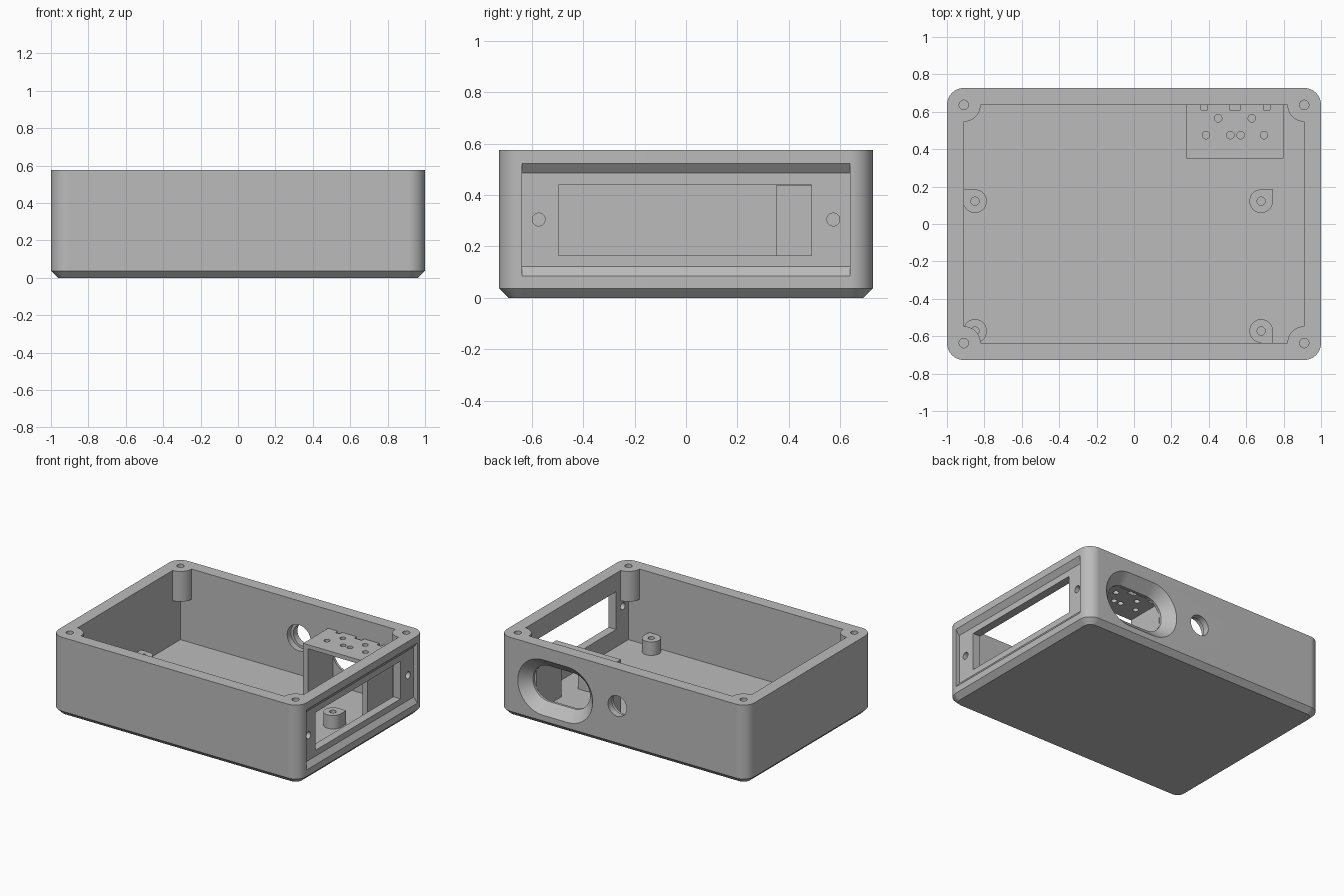
import bpy, bmesh
from math import cos, sin, radians, hypot

old = bpy.data.objects.get("Cube")
if old:
    bpy.data.objects.remove(old, do_unlink=True)

grey = bpy.data.materials.new("plain grey")
grey.use_nodes = True
colour = (0.5, 0.5, 0.5, 1)
grey.diffuse_color = colour
grey.node_tree.nodes["Principled BSDF"].inputs["Base Color"].default_value = colour

HX, HY, WALL, TOP, FLOOR = 0.91, 0.637, 0.09, 0.575, 0.037
BOSS_BOTTOM, MID = 0.355, 0.305
CORNERS = [(sx, sy) for sx in (-1, 1) for sy in (-1, 1)]
AXES = {"x": lambda u, v, w: (w, u, v),
        "y": lambda u, v, w: (u, w, v),
        "z": lambda u, v, w: (u, v, w)}


def loft(name, axis, sections):
    """Solid skinned through (outline, position along axis) sections."""
    bm = bmesh.new()
    rings = [[bm.verts.new(AXES[axis](u, v, w)) for u, v in pts] for pts, w in sections]
    n = len(rings[0])
    for a, b in zip(rings, rings[1:]):
        for i in range(n):
            j = (i + 1) % n
            bm.faces.new((a[i], a[j], b[j], b[i]))
    bm.faces.new(rings[0])
    bm.faces.new(rings[-1])
    bmesh.ops.recalc_face_normals(bm, faces=bm.faces)
    mesh = bpy.data.meshes.new(name)
    bm.to_mesh(mesh)
    bm.free()
    mesh.materials.append(grey)
    ob = bpy.data.objects.new(name, mesh)
    bpy.context.collection.objects.link(ob)
    return ob


def prism(name, axis, pts, lo, hi):
    return loft(name, axis, [(pts, lo), (pts, hi)])


def rounded(cx, cy, hx, hy, r, steps=10, square=None):
    """Rounded outline; hx, hy locate the arc centres, square keeps one corner sharp."""
    pts = []
    for k, (sx, sy) in enumerate(((1, 1), (-1, 1), (-1, -1), (1, -1))):
        if k == square:
            pts.append((cx + sx * (hx + r), cy + sy * (hy + r)))
            continue
        for i in range(steps + 1):
            a = radians(90 * (k + i / steps))
            p = (cx + sx * hx + r * cos(a), cy + sy * hy + r * sin(a))
            if not pts or min(hypot(p[0] - q[0], p[1] - q[1]) for q in (pts[0], pts[-1])) > 1e-5:
                pts.append(p)
    return pts


def circle(cx, cy, r):
    return rounded(cx, cy, 0, 0, r, 8)


def rect(u0, u1, v0, v1):
    return [(u0, v0), (u1, v0), (u1, v1), (u0, v1)]


def cut(ob, cutters):
    """Subtract every cutter, bake the result and drop the cutters."""
    for c in cutters:
        c.hide_render = True
        mod = ob.modifiers.new("cut", "BOOLEAN")
        mod.operation, mod.solver, mod.object = "DIFFERENCE", "EXACT", c
    graph = bpy.context.evaluated_depsgraph_get()
    mesh = bpy.data.meshes.new_from_object(ob.evaluated_get(graph))
    ob.modifiers.clear()
    ob.data = mesh
    for c in cutters:
        bpy.data.objects.remove(c, do_unlink=True)


# Enclosure shell with rounded corners and a chamfered bottom edge
shell = loft("enclosure_shell", "z", [
    (rounded(0, 0, HX, HY, WALL - FLOOR), 0),
    (rounded(0, 0, HX, HY, WALL), FLOOR),
    (rounded(0, 0, HX, HY, WALL), TOP)])

# Cavity that leaves a quarter-round screw boss in each upper corner
cavity = []
for k, (sx, sy) in enumerate(((1, 1), (-1, 1), (-1, -1), (1, -1))):
    for i in range(11):
        a = radians(270 + 90 * k - 9 * i)
        cavity.append((sx * HX + WALL * cos(a), sy * HY + WALL * sin(a)))
cut(shell, [prism("cavity", "z", cavity, FLOOR, 0.7)])
cut(shell, [prism("lower_cavity", "z", rect(-HX, HX, -HY, HY), FLOOR, BOSS_BOTTOM)])

# Lid screw holes
cut(shell, [prism("lid_hole", "z", circle(sx * HX, sy * HY, 0.025), 0.39, 0.7)
            for sx, sy in CORNERS])

# Side panel recess with sloped top and bottom, window and two screw holes
cut(shell, [loft("panel_recess", "x", [
    (rect(-HY, HY, 0.122, 0.486), 0.97),
    (rect(-HY, HY, 0.085, 0.523), 1.0),
    (rect(-HY, HY, 0.085, 0.523), 1.1)])])
cut(shell, [prism("panel_window", "x", rect(-0.495, 0.488, 0.165, 0.44), 0.8, 1.1)]
    + [prism("panel_hole", "x", circle(y, MID, 0.025), 0.8, 1.1) for y in (-0.573, 0.573)])

# Rear flared socket opening and round hole with an inner counterbore
flare = [rounded(0.545, 0.28, 0.1, 0, r) for r in (0.13, 0.21)]
cut(shell, [loft("socket_opening", "y", [(flare[0], 0.55), (flare[0], 0.655), (flare[1], 0.735)]),
            prism("round_hole", "y", circle(0.045, MID, 0.075), 0.55, 0.8)])
cut(shell, [prism("counterbore", "y", circle(0.045, MID, 0.095), 0.55, 0.68)])

# Socket bracket: two walls and a perforated top plate
X0, X1, T, H = 0.28, 0.8, 0.04, 0.438
bracket = prism("socket_bracket", "y", [
    (X0, 0.03), (X0 + T, 0.03), (X0 + T, H - 0.03), (X1 - T, H - 0.03),
    (X1 - T, 0.03), (X1, 0.03), (X1, H), (X0, H)], 0.35, HY)
vents = [(x, 0.475) for x in (0.385, 0.515, 0.57, 0.695)] + [(0.45, 0.565), (0.63, 0.565)]
notches = [(0.375, 0.017), (0.54, 0.03), (0.71, 0.017)]
cut(bracket, [prism("vent", "z", circle(x, y, 0.02), 0.38, 0.5) for x, y in vents]
    + [prism("notch", "z", rect(x - w, x + w, 0.61, 0.7), 0.38, 0.5) for x, w in notches])

# Board standoffs, each with one square outer corner and a blind hole
parts = [shell, bracket]
for x, y, side, square in ((0.68, 0.122, "back_left", 0), (-0.85, 0.122, "back_right", 1),
                           (-0.85, -0.572, "front_right", 2), (0.68, -0.572, "front_left", 3)):
    post = prism("standoff_" + side, "z", rounded(x, y, 0, 0, 0.063, square=square), 0.03, 0.135)
    cut(post, [prism("post_hole", "z", circle(x, y, 0.022), 0.05, 0.2)])
    parts.append(post)

# Smooth the round walls, keep the edges crisp
bpy.ops.object.select_all(action="DESELECT")
for ob in parts:
    ob.select_set(True)
bpy.context.view_layer.objects.active = shell
bpy.ops.object.shade_smooth_by_angle(angle=radians(25))
for ob in parts:
    ob.modifiers.new("even_normals", "WEIGHTED_NORMAL").keep_sharp = True
